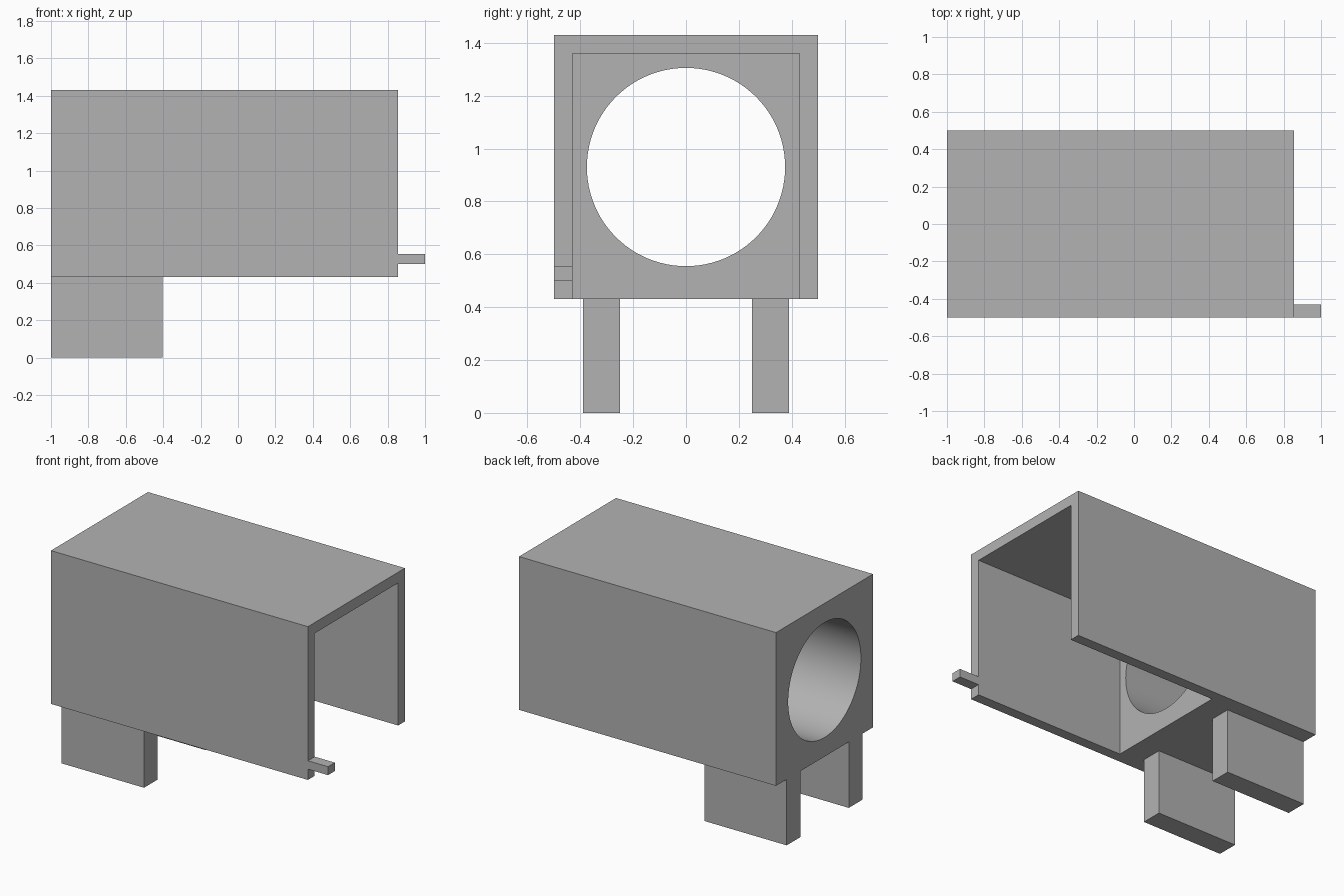
import bpy
import math

if "Cube" in bpy.data.objects:
    bpy.data.objects.remove(bpy.data.objects["Cube"], do_unlink=True)

grey = bpy.data.materials.new("plain grey")
grey.use_nodes = True
COLOUR = (0.448, 0.448, 0.448, 1)
grey.diffuse_color = COLOUR
for node in grey.node_tree.nodes:
    if node.type == 'BSDF_PRINCIPLED':
        node.inputs["Base Color"].default_value = COLOUR

BACK, OPEN, TIP = -1.0, 0.855, 1.0       # x of closed end, open end, tab tip
BASE, TOP = 0.43, 1.43                   # z of housing underside and roof
HALF, WALL = 0.5, 0.07                   # half width and wall thickness
BLOCK_END = -0.25                        # x where the solid end block stops


def box(name, x, y, z):
    """Box between the (low, high) limits on each axis."""
    limits = (x, y, z)
    bpy.ops.mesh.primitive_cube_add(size=1, location=[sum(l) / 2 for l in limits])
    obj = bpy.context.object
    obj.name = name
    obj.scale = [l[1] - l[0] for l in limits]
    bpy.ops.object.transform_apply(location=False, rotation=False, scale=True)
    obj.data.materials.append(grey)
    return obj


def cut(target, cutter):
    """Subtract the cutter and delete it."""
    mod = target.modifiers.new("cut", 'BOOLEAN')
    mod.operation = 'DIFFERENCE'
    mod.solver = 'EXACT'
    mod.object = cutter
    bpy.context.view_layer.objects.active = target
    bpy.ops.object.modifier_apply(modifier=mod.name)
    bpy.data.objects.remove(cutter, do_unlink=True)


# Housing: solid end block with a hood open below and at the +x end
housing = box("housing", (BACK, OPEN), (-HALF, HALF), (BASE, TOP))
inner = HALF - WALL
cut(housing, box("cavity_cutter", (BLOCK_END, OPEN + 0.2), (-inner, inner),
                 (BASE - 0.2, TOP - WALL)))

# Round bore through the end block
bpy.ops.mesh.primitive_cylinder_add(
    vertices=96, radius=0.375, depth=1.2,
    location=((BACK + BLOCK_END) / 2, 0, (BASE + TOP) / 2),
    rotation=(0, math.pi / 2, 0))
bore = bpy.context.object
bore.data.materials.append(grey)
cut(housing, bore)
bpy.ops.object.select_all(action='DESELECT')
housing.select_set(True)
bpy.context.view_layer.objects.active = housing
bpy.ops.object.shade_smooth_by_angle(angle=math.radians(30))

# Two legs under the end block
for name, side in (("right_side_leg", -1), ("left_side_leg", 1)):
    box(name, (BACK, -0.405), sorted((side * 0.25, side * 0.39)), (0, BASE))

# Small tab on the front wall's open edge
box("tab", (OPEN, TIP), (-HALF, -inner), (0.5, 0.555))
